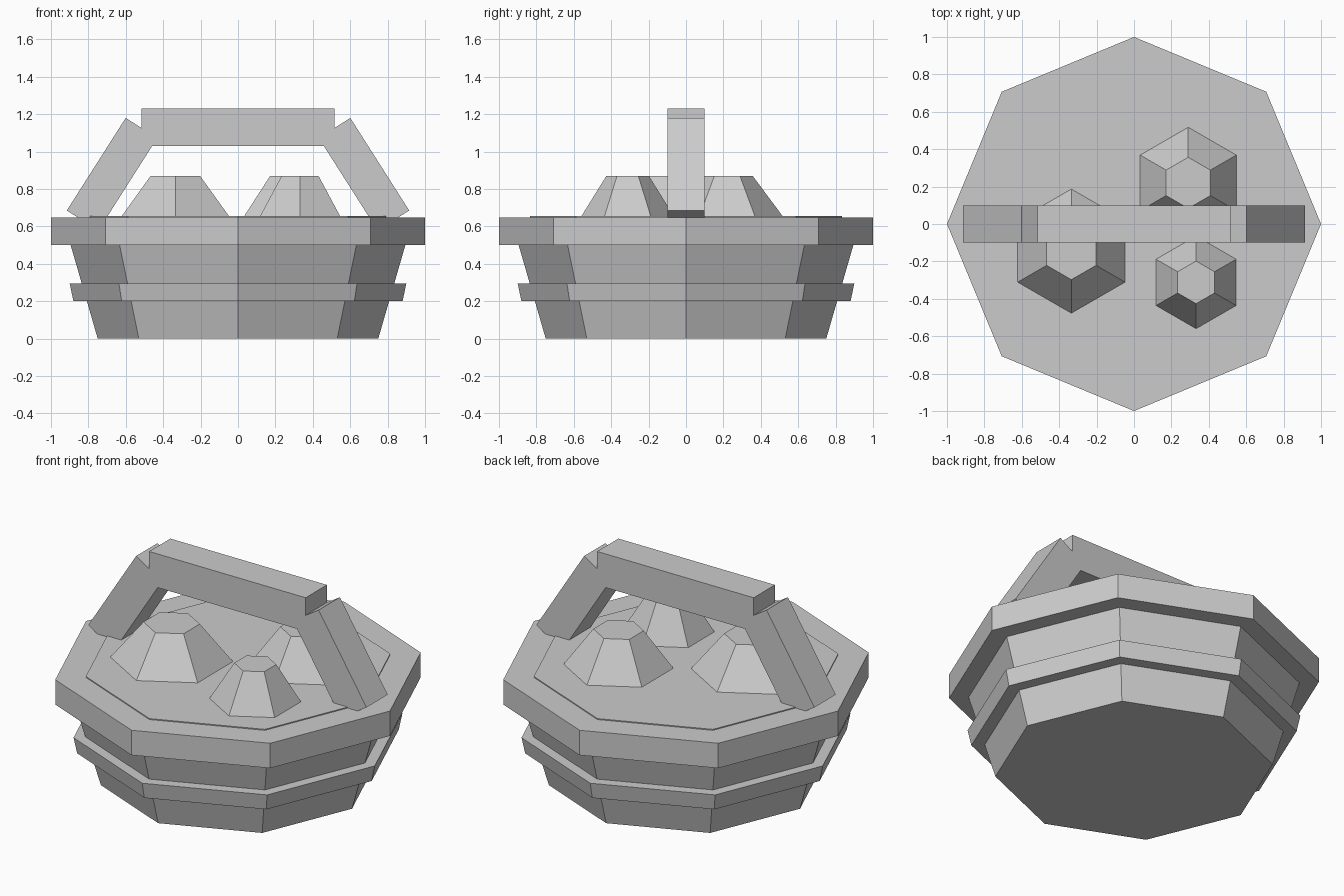
import bpy
import math
from mathutils import Vector

cube = bpy.data.objects.get("Cube")
if cube:
    bpy.data.objects.remove(cube)

grey = bpy.data.materials.new("plain_grey")
grey.use_nodes = True
GREY = (0.6, 0.6, 0.6, 1)
grey.diffuse_color = GREY
grey.node_tree.nodes["Principled BSDF"].inputs["Base Color"].default_value = GREY


def finish(name):
    obj = bpy.context.object
    obj.name = name
    obj.data.materials.append(grey)
    return obj


def frustum(name, sides, r_low, r_high, z_low, z_high, x=0, y=0):
    """Flat-sided tapered prism with one corner on the y axis."""
    bpy.ops.mesh.primitive_cone_add(
        vertices=sides, radius1=r_low, radius2=r_high, depth=z_high - z_low,
        location=(x, y, (z_low + z_high) / 2))
    return finish(name)


def beam(name, start, end, thickness):
    """Square beam in the xz plane, between the centres of its two ends."""
    a, b = Vector(start), Vector(end)
    along = b - a
    bpy.ops.mesh.primitive_cube_add(
        size=1, location=(a + b) / 2,
        rotation=(0, math.atan2(along.x, along.z), 0))
    obj = finish(name)
    obj.scale = (thickness, thickness, along.length)
    return obj


# Octagonal basket: tapered body, middle band, rim and filling
frustum("basket_body", 8, 0.75, 0.895, 0, 0.5)
frustum("basket_band", 8, 0.88, 0.9, 0.2, 0.295)
frustum("basket_rim", 8, 1, 1, 0.5, 0.648)
frustum("basket_filling", 8, 0.833, 0.833, 0.6, 0.654)

# Six-sided mounds on the filling: x, y, base radius
for i, (x, y, r) in enumerate([(0.29, 0.22, 0.3), (-0.335, -0.145, 0.335),
                               (0.332, -0.312, 0.25)]):
    frustum(f"mound_{i + 1}", 6, r, r * 0.455, 0.65, 0.87, x, y)

# Handle: two slanted posts and a cross bar
for side, s in (("left", 1), ("right", -1)):
    beam(f"handle_post_{side}", (s * 0.831, 0, 0.631), (s * 0.516, 0, 1.126), 0.2)
beam("handle_bar", (-0.515, 0, 1.13), (0.515, 0, 1.13), 0.2)
